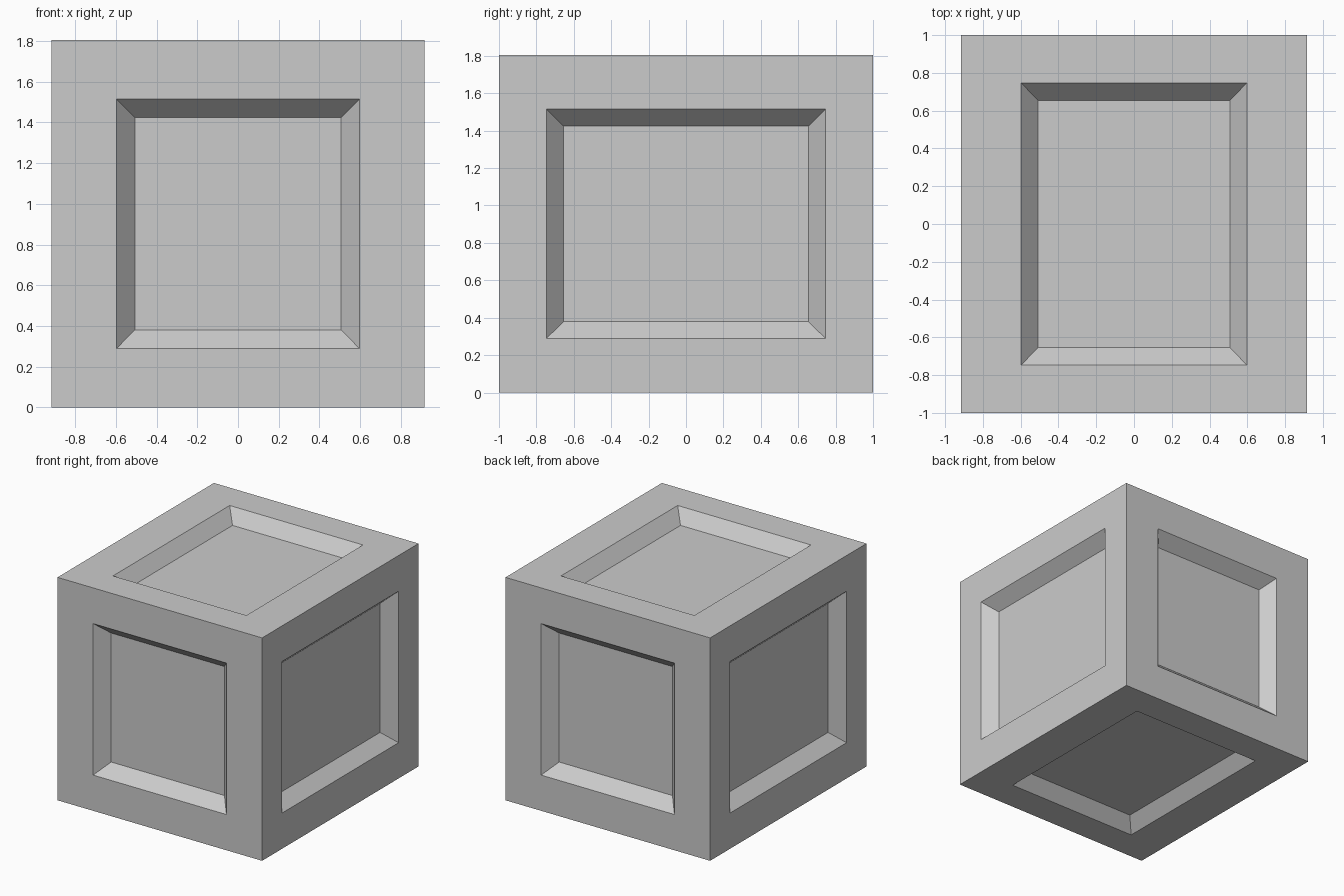
import bpy, bmesh
from mathutils import Vector

if "Cube" in bpy.data.objects:
    bpy.data.objects.remove(bpy.data.objects["Cube"])

OUTER = Vector((0.916, 1.0, 0.902))      # half size of the block
OPENING = Vector((0.597, 0.746, 0.613))  # half size of each panel opening
FLOOR = Vector((0.507, 0.654, 0.522))    # half size of each sunken panel
DEPTH = 0.102


def set_face(face, axis, size, level):
    """Fit an axis-aligned face to the given half size and distance from centre."""
    for v in face.verts:
        for i in range(3):
            target = level if i == axis else size[i]
            v.co[i] = target if v.co[i] > 0 else -target


bm = bmesh.new()
bmesh.ops.create_cube(bm, size=2)
bmesh.ops.scale(bm, vec=OUTER, verts=bm.verts)
bm.normal_update()

# Sunken panel with sloped walls on all six sides
for face in list(bm.faces):
    axis = max(range(3), key=lambda i: abs(face.normal[i]))
    bmesh.ops.inset_individual(bm, faces=[face], thickness=0.1)
    set_face(face, axis, OPENING, OUTER[axis])
    bmesh.ops.inset_individual(bm, faces=[face], thickness=0.05)
    set_face(face, axis, FLOOR, OUTER[axis] - DEPTH)

# Stand the block on the ground
bmesh.ops.translate(bm, vec=(0, 0, OUTER.z), verts=bm.verts)
bmesh.ops.recalc_face_normals(bm, faces=bm.faces)
mesh = bpy.data.meshes.new("panelled_crate")
bm.to_mesh(mesh)
bm.free()
crate = bpy.data.objects.new("panelled_crate", mesh)
bpy.context.collection.objects.link(crate)
